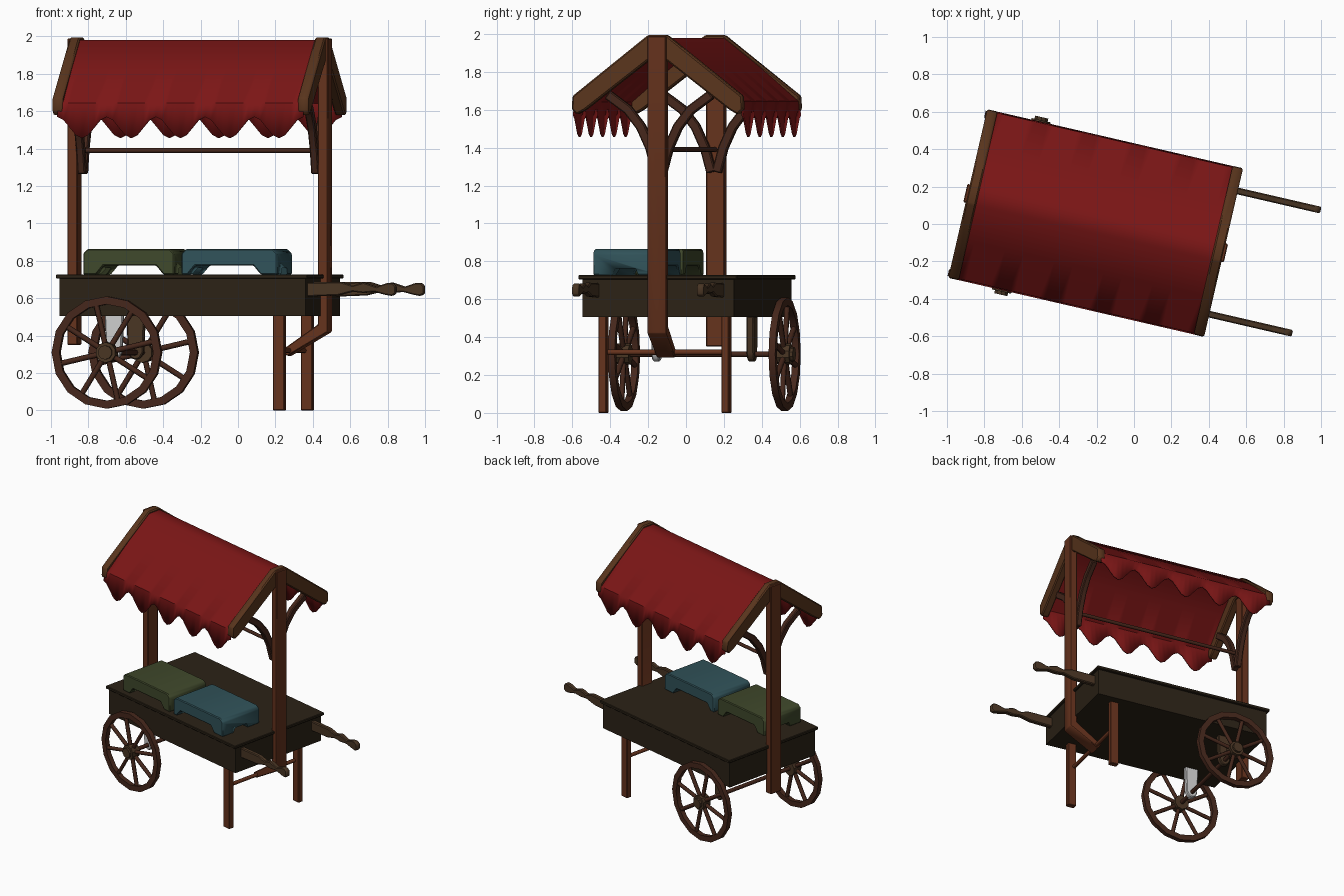
import bpy, bmesh, math
from mathutils import Matrix, Vector

if "Cube" in bpy.data.objects:
    bpy.data.objects.remove(bpy.data.objects["Cube"])

# whole cart is turned about z and shifted; parts are built along its own axes
PLACE = Matrix.Translation((-0.205, 0.005, 0)) @ Matrix.Rotation(math.radians(-13), 4, 'Z')


def material(name, rgb):
    m = bpy.data.materials.new(name)
    m.diffuse_color = (*rgb, 1)
    m.use_nodes = True
    m.node_tree.nodes["Principled BSDF"].inputs["Base Color"].default_value = m.diffuse_color
    return m


RED = material("red_cloth", (0.2, 0.008, 0.008))
POST = material("post_wood", (0.13, 0.032, 0.012))
BEAM = material("beam_wood", (0.1, 0.035, 0.012))
DARK = material("bed_wood", (0.024, 0.016, 0.008))
WHEEL = material("wheel_wood", (0.06, 0.02, 0.011))
GRIP = material("handle_wood", (0.065, 0.035, 0.017))
GREEN = material("green_cloth", (0.05, 0.065, 0.024))
TEAL = material("teal_cloth", (0.03, 0.085, 0.1))


def finish(name, bm, mat, bevel=0.0, angle=35):
    bmesh.ops.recalc_face_normals(bm, faces=bm.faces)
    if bevel:
        bmesh.ops.bevel(bm, geom=bm.edges[:], offset=bevel, segments=1, affect='EDGES')
    me = bpy.data.meshes.new(name)
    bm.to_mesh(me)
    bm.free()
    me.transform(PLACE)
    for p in me.polygons:
        p.use_smooth = True
    me.set_sharp_from_angle(angle=math.radians(angle))
    if mat:
        me.materials.append(mat)
    ob = bpy.data.objects.new(name, me)
    bpy.context.collection.objects.link(ob)
    return ob


def add_box(bm, x0, x1, y0, y1, z0, z1):
    m = Matrix.Translation(((x0 + x1) / 2, (y0 + y1) / 2, (z0 + z1) / 2)) @ \
        Matrix.Diagonal((x1 - x0, y1 - y0, z1 - z0, 1))
    bmesh.ops.create_cube(bm, size=1, matrix=m)


def box(name, dims, mat, bevel=0.0):
    bm = bmesh.new()
    add_box(bm, *dims)
    return finish(name, bm, mat, bevel)


def prism(name, pts, a, b, mat, along='y', bevel=0.0):
    """Extrude an (x,z) profile along y, or a (y,z) profile along x."""
    bm = bmesh.new()
    place = (lambda p, t: (p[0], t, p[1])) if along == 'y' else (lambda p, t: (t, p[0], p[1]))
    lo = [bm.verts.new(place(p, a)) for p in pts]
    hi = [bm.verts.new(place(p, b)) for p in pts]
    bm.faces.new(lo)
    bm.faces.new(hi)
    n = len(pts)
    for i in range(n):
        bm.faces.new((lo[i], lo[(i + 1) % n], hi[(i + 1) % n], hi[i]))
    return finish(name, bm, mat, bevel)


def add_rod(bm, p, q, r, sides=8):
    p, q = Vector(p), Vector(q)
    m = Matrix.Translation((p + q) / 2) @ (q - p).to_track_quat('Z', 'Y').to_matrix().to_4x4()
    bmesh.ops.create_cone(bm, cap_ends=True, segments=sides, radius1=r, radius2=r,
                          depth=(q - p).length, matrix=m)


def rod(name, p, q, r, mat):
    bm = bmesh.new()
    add_rod(bm, p, q, r)
    return finish(name, bm, mat, angle=50)


# bed
box("bed_box", (-0.675, 0.675, -0.41, 0.41, 0.505, 0.71), DARK)
box("bed_top", (-0.69, 0.69, -0.43, 0.43, 0.705, 0.727), DARK, 0.004)

# posts: rear one straight, front one kinked under the bed
box("rear_post", (-0.715, -0.66, -0.05, 0.05, 0.35, 1.99), POST, 0.005)
prism("front_post", [(0.66, 1.99), (0.715, 1.99), (0.715, 0.42), (0.49, 0.29),
                     (0.465, 0.325), (0.66, 0.46)], -0.05, 0.05, POST, bevel=0.005)

# front legs and their cross bar
for s, side in ((-1, "right"), (1, "left")):
    box(side + "_leg", (0.482, 0.547, s * 0.333 - 0.021, s * 0.333 + 0.021, 0, 0.51), POST, 0.004)
rod("leg_cross_bar", (0.5, -0.33, 0.32), (0.5, 0.33, 0.32), 0.014, POST)

# pull handles with wavy grips
grip = [(0.65, 0.685), (0.86, 0.687), (0.92, 0.668), (0.98, 0.685), (1.05, 0.662),
        (1.11, 0.682), (1.14, 0.682), (1.157, 0.665), (1.157, 0.625), (1.135, 0.612),
        (1.1, 0.618), (1.04, 0.634), (0.98, 0.628), (0.92, 0.635), (0.84, 0.615), (0.65, 0.608)]
for s, side in ((-1, "right"), (1, "left")):
    prism(side + "_handle", grip, s * 0.338 - 0.018, s * 0.338 + 0.018, GRIP, bevel=0.006)

# wheels
WX, WZ, WR = -0.408, 0.31, 0.30
for s, side in ((-1, "right"), (1, "left")):
    y = s * 0.435
    bm = bmesh.new()
    rings = []
    for i in range(16):
        a = math.tau * i / 16
        rings.append([bm.verts.new((WX + r * math.cos(a), y + d, WZ + r * math.sin(a)))
                      for r, d in ((WR, -0.018), (WR, 0.018), (0.258, 0.018), (0.258, -0.018))])
    for i in range(16):
        p, q = rings[i], rings[(i + 1) % 16]
        for k in range(4):
            bm.faces.new((p[k], p[(k + 1) % 4], q[(k + 1) % 4], q[k]))
    finish(side + "_wheel_rim", bm, WHEEL, angle=30)
    bm = bmesh.new()
    for i in range(8):
        a = math.tau * i / 8 + math.radians(13)
        d = Vector((math.cos(a), 0, math.sin(a)))
        c = Vector((WX, y, WZ))
        add_rod(bm, c + d * 0.03, c + d * 0.27, 0.015, 6)
    finish(side + "_wheel_spokes", bm, WHEEL, angle=70)
    bm = bmesh.new()
    add_rod(bm, (WX, s * 0.4, WZ), (WX, s * 0.47, WZ), 0.055, 10)
    add_rod(bm, (WX, s * 0.46, WZ), (WX, s * 0.487, WZ), 0.038, 10)
    finish(side + "_wheel_hub", bm, GRIP)
rod("axle", (WX, -0.44, WZ), (WX, 0.44, WZ), 0.015, WHEEL)

# axle brackets (one is unpainted)
bracket = [(WX - 0.05, 0.51), (WX + 0.05, 0.51), (WX + 0.042, 0.31), (WX + 0.025, 0.28),
           (WX, 0.27), (WX - 0.025, 0.28), (WX - 0.042, 0.31)]
for s, side, mat in ((-1, "right", None), (1, "left", GRIP)):
    prism(side + "_axle_bracket", bracket, s * 0.258 - 0.02, s * 0.258 + 0.02, mat, bevel=0.006)

# gable beams and curved braces at both ends
half = [(0.05, 1.995), (0.46, 1.672), (0.463, 1.6), (0.435, 1.575), (0.39, 1.6), (0.05, 1.86)]
gable = half + [(-y, z) for y, z in reversed(half)]
path = [(0.015, 1.27), (0.05, 1.40), (0.1, 1.51), (0.17, 1.60), (0.28, 1.68)]


def ribbon(pts, w):
    left, right = [], []
    for i, p in enumerate(pts):
        a, b = Vector(pts[max(i - 1, 0)]), Vector(pts[min(i + 1, len(pts) - 1)])
        t = (b - a).normalized()
        n = Vector((-t.y, t.x)) * w / 2
        left.append(Vector(p) + n)
        right.append(Vector(p) - n)
    return left + right[::-1]


for e, end in ((1, "front"), (-1, "rear")):
    prism(end + "_gable_beam", gable, e * 0.645, e * 0.702, BEAM, 'x', 0.008)
    for s, side in ((-1, "right"), (1, "left")):
        prism(f"{end}_{side}_brace", ribbon([(s * y, z) for y, z in path], 0.05),
              e * 0.62, e * 0.662, WHEEL, 'x', 0.006)
rod("hanging_rail", (-0.665, 0, 1.39), (0.665, 0, 1.39), 0.013, WHEEL)

# cloth roof with a scalloped edge on both sides
bm = bmesh.new()
rows = []
N = 40
for i in range(N + 1):
    x = -0.675 + 1.35 * i / N
    hem = 1.513 + 0.057 * math.cos(math.tau * 5 * i / N)
    sec = [(-0.462, hem), (-0.455, 1.645), (-0.25, 1.822), (-0.05, 1.98), (0.05, 1.98),
           (0.25, 1.822), (0.455, 1.645), (0.462, hem)]
    rows.append([bm.verts.new((x, y, z)) for y, z in sec])
for p, q in zip(rows, rows[1:]):
    for k in range(7):
        bm.faces.new((p[k], q[k], q[k + 1], p[k + 1]))
roof = finish("cloth_roof", bm, RED, angle=45)
roof.modifiers.new("thickness", 'SOLIDIFY').thickness = 0.01

# two cloth bundles on feet, arched from front and end
for name, x0, x1, a, b, mat in (("green_bundle", -0.55, -0.05, -0.478, -0.11, GREEN),
                                ("teal_bundle", -0.01, 0.515, 0.025, 0.424, TEAL)):
    prof = [(x0, 0.727), (x0, 0.84), (x0 + 0.025, 0.864), (x1 - 0.025, 0.864), (x1, 0.84),
            (x1, 0.727), (b, 0.727), (b - 0.04, 0.775), (a + 0.04, 0.775), (a, 0.727)]
    ob = prism(name, prof, -0.39, -0.035, mat, bevel=0.006)
    cut = prism(name + "_cutter", [(-0.3, 0.70), (-0.13, 0.70), (-0.16, 0.762), (-0.27, 0.762)],
                x0 - 0.1, x1 + 0.1, None, 'x')
    cut.hide_render = True
    cut.hide_viewport = True
    cut.display_type = 'WIRE'
    mod = ob.modifiers.new("end_arch", 'BOOLEAN')
    mod.operation = 'DIFFERENCE'
    mod.object = cut
